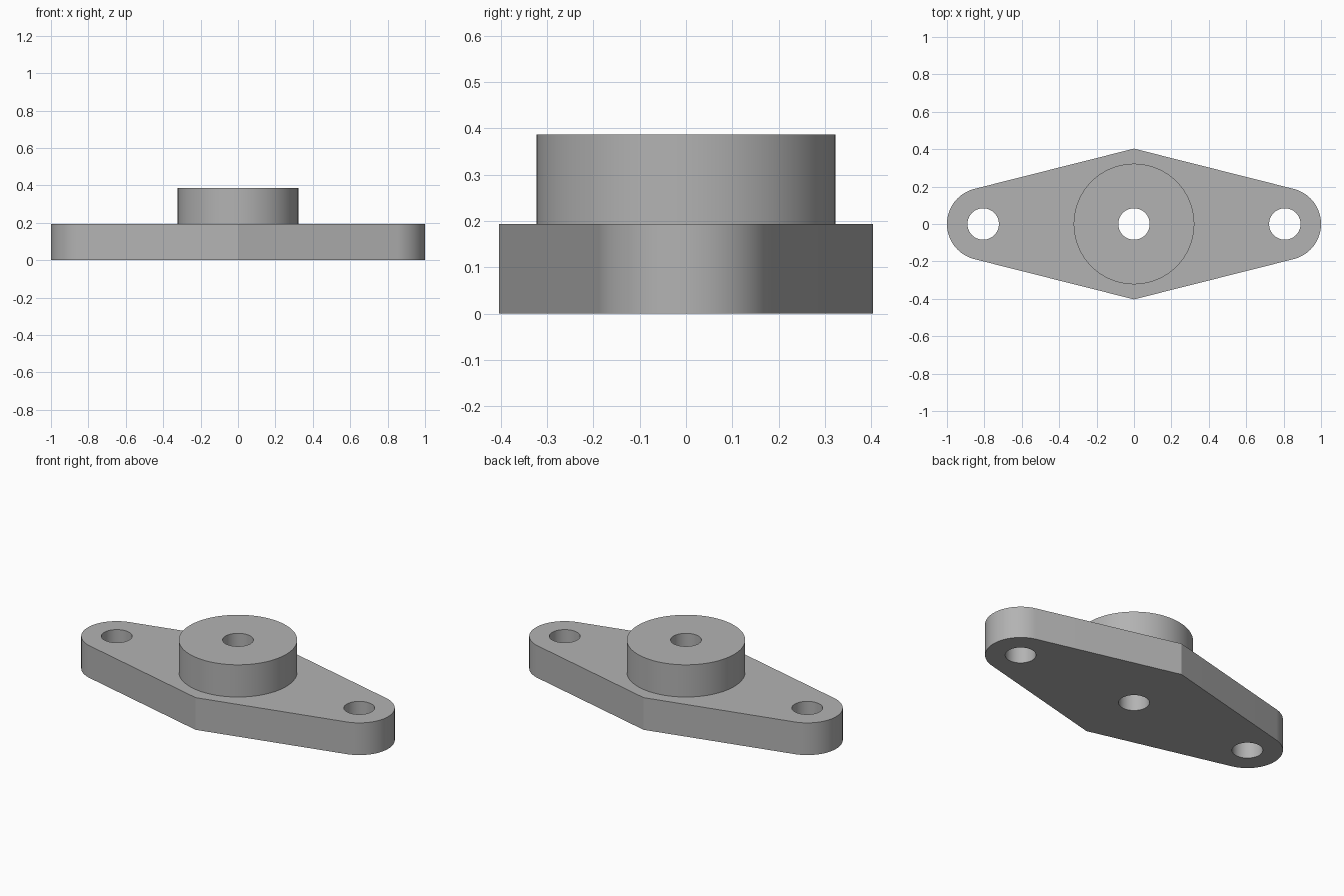
import bpy, bmesh
from math import sin, cos, pi, atan2, acos, hypot

if "Cube" in bpy.data.objects:
    bpy.data.objects.remove(bpy.data.objects["Cube"], do_unlink=True)

PLATE_H, TOTAL_H = 0.1935, 0.387
END_X, END_R = 0.8065, 0.1935
APEX_Y, BOSS_R, HOLE_R = 0.403, 0.3225, 0.084

grey = bpy.data.materials.new("plain grey")
grey.use_nodes = True
colour = (0.45, 0.45, 0.45, 1)
grey.diffuse_color = colour
grey.node_tree.nodes["Principled BSDF"].inputs["Base Color"].default_value = colour


def arc(cx, r, a0, a1, n):
    return [(cx + r * cos(a0 + (a1 - a0) * i / n), r * sin(a0 + (a1 - a0) * i / n))
            for i in range(n + 1)]


def prism(name, outline, z0, z1):
    """Extrude a closed counter-clockwise outline from z0 to z1."""
    bm = bmesh.new()
    face = bm.faces.new([bm.verts.new((x, y, z0)) for x, y in outline])
    grown = bmesh.ops.extrude_face_region(bm, geom=[face], use_keep_orig=True)
    top = [v for v in grown["geom"] if isinstance(v, bmesh.types.BMVert)]
    bmesh.ops.translate(bm, verts=top, vec=(0, 0, z1 - z0))
    bmesh.ops.recalc_face_normals(bm, faces=bm.faces)
    mesh = bpy.data.meshes.new(name)
    bm.to_mesh(mesh)
    bm.free()
    mesh.materials.append(grey)
    obj = bpy.data.objects.new(name, mesh)
    bpy.context.collection.objects.link(obj)
    return obj


def combine(target, tool, operation):
    """Apply a boolean and remove the tool object."""
    mod = target.modifiers.new(operation.title(), 'BOOLEAN')
    mod.operation, mod.object, mod.solver = operation, tool, 'EXACT'
    bpy.context.view_layer.objects.active = target
    bpy.ops.object.modifier_apply(modifier=mod.name)
    bpy.data.objects.remove(tool, do_unlink=True)


# Diamond plate: straight sides from each apex run tangent to the round ends
tangent = atan2(APEX_Y, -END_X) - acos(END_R / hypot(END_X, APEX_Y))
right_end = arc(END_X, END_R, -tangent, tangent, 40)
left_end = [(-x, -y) for x, y in right_end]
flange = prism("mounting_flange", right_end + [(0, APEX_Y)] + left_end + [(0, -APEX_Y)],
               0, PLATE_H)

# Raised central boss
boss = prism("boss", arc(0, BOSS_R, 0, 2 * pi, 96)[:-1], PLATE_H / 2, TOTAL_H)
combine(flange, boss, 'UNION')

# Centre bore and two bolt holes
for x in (-END_X, 0, END_X):
    cutter = prism("hole_cutter", arc(x, HOLE_R, 0, 2 * pi, 64)[:-1], -0.1, TOTAL_H + 0.1)
    combine(flange, cutter, 'DIFFERENCE')

# Smooth round walls, keep rims and apex edges crisp
bpy.ops.object.select_all(action='DESELECT')
flange.select_set(True)
bpy.context.view_layer.objects.active = flange
bpy.ops.object.shade_smooth_by_angle(angle=pi / 9)
